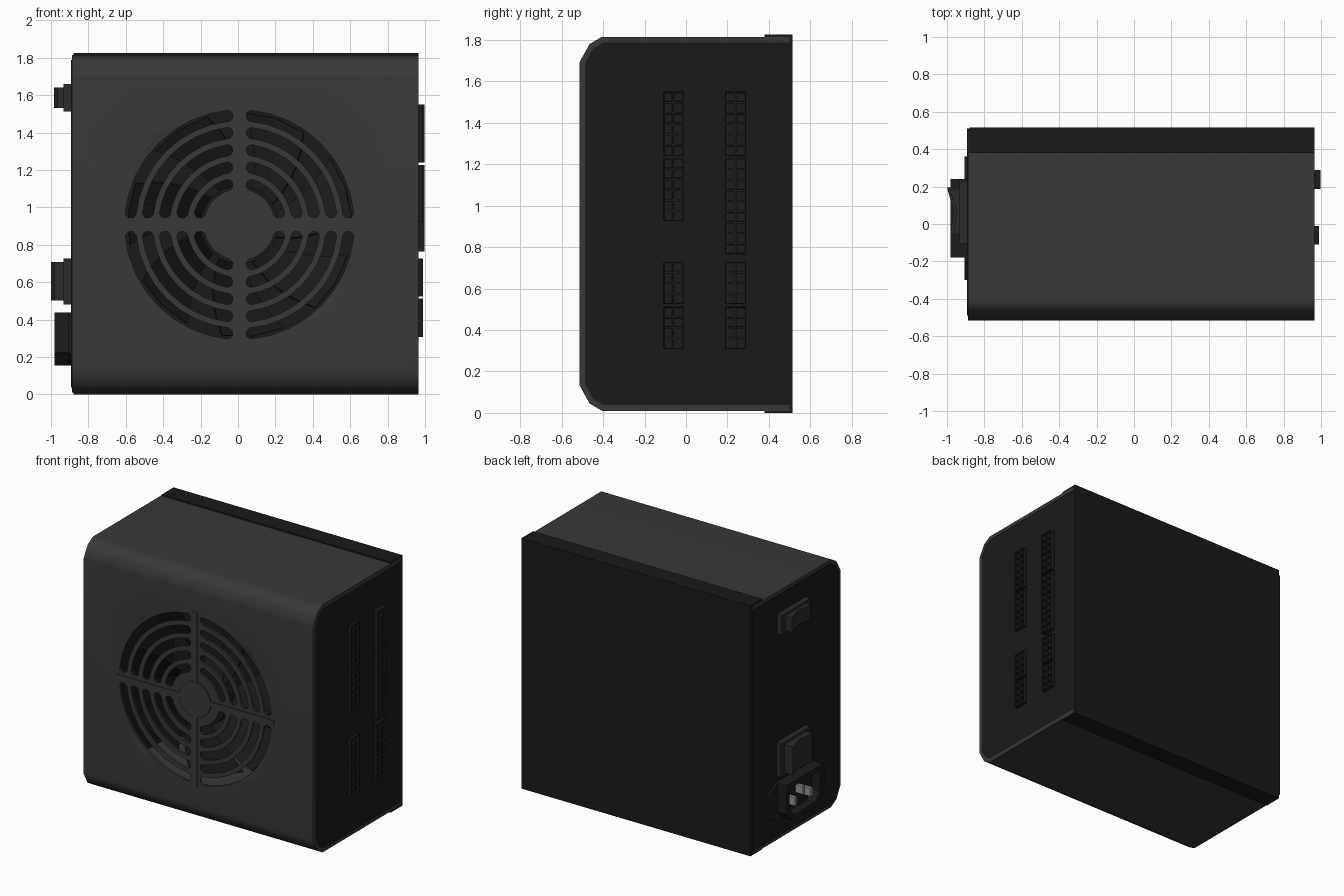
import bpy, bmesh, math
from mathutils import Vector, Matrix

if "Cube" in bpy.data.objects:
    bpy.data.objects.remove(bpy.data.objects["Cube"])

H = 1.825            # total height
FX, FZ = 0.008, 0.908  # fan centre


def mat(name, v):
    m = bpy.data.materials.new(name)
    m.diffuse_color = (v, v, v, 1)
    m.use_nodes = True
    m.node_tree.nodes["Principled BSDF"].inputs["Base Color"].default_value = m.diffuse_color
    return m


SHELL, PANEL, PLASTIC = mat("shell_grey", 0.04), mat("panel_black", 0.01), mat("plastic", 0.025)
SOCKET, METAL = mat("socket_black", 0.012), mat("metal", 0.3)


def finish(name, bm, m):
    bmesh.ops.recalc_face_normals(bm, faces=bm.faces)
    me = bpy.data.meshes.new(name)
    bm.to_mesh(me)
    bm.free()
    me.materials.append(m)
    ob = bpy.data.objects.new(name, me)
    bpy.context.collection.objects.link(ob)
    return ob


def add_prism(bm, pts, axis, a, b):
    """Extrude a 2D outline along an axis from a to b."""
    def place(p, d):
        u, v = p
        return {'x': (d, u, v), 'y': (u, d, v), 'z': (u, v, d)}[axis]
    lo = [bm.verts.new(place(p, a)) for p in pts]
    hi = [bm.verts.new(place(p, b)) for p in pts]
    n = len(pts)
    bm.faces.new(lo)
    bm.faces.new(hi)
    for i in range(n):
        j = (i + 1) % n
        bm.faces.new((lo[i], lo[j], hi[j], hi[i]))


def prism(name, pts, axis, a, b, m):
    bm = bmesh.new()
    add_prism(bm, pts, axis, a, b)
    return finish(name, bm, m)


def rect(u0, u1, v0, v1):
    return [(u0, v0), (u1, v0), (u1, v1), (u0, v1)]


def circle(r, n, cx=FX, cz=FZ):
    return [(cx + r * math.cos(2 * math.pi * i / n), cz + r * math.sin(2 * math.pi * i / n)) for i in range(n)]


def cut(ob, cutter):
    mod = ob.modifiers.new("cut", 'BOOLEAN')
    mod.object, mod.operation, mod.solver = cutter, 'DIFFERENCE', 'EXACT'
    bpy.context.view_layer.objects.active = ob
    bpy.ops.object.modifier_apply(modifier=mod.name)
    bpy.data.objects.remove(cutter)


def flip(pts):
    return [(y, H - z) for y, z in reversed(pts)]


# outer shell: bent sheet with rounded front corners
outer = [(0.5, 0.01), (-0.405, 0.01), (-0.465, 0.045), (-0.515, 0.135)]
inner = [(0.5, 0.037), (-0.397, 0.037), (-0.447, 0.065), (-0.488, 0.142)]
section = outer + flip(outer) + list(reversed(inner + flip(inner)))
shell = prism("outer_shell", section, 'x', -0.887, 0.966, SHELL)

# shallow bevelled recess for the fan grille
bm = bmesh.new()
bmesh.ops.create_cone(bm, cap_ends=True, segments=24, radius1=0.64, radius2=0.696, depth=0.024,
                      matrix=Matrix.Translation((FX, -0.515, FZ)) @ Matrix.Rotation(math.pi / 2, 4, 'X'))
cut(shell, finish("recess_cutter", bm, SHELL))

# arc slots of the grille
bm = bmesh.new()
for r in (0.585, 0.494, 0.403, 0.312, 0.221):
    tip, end = math.asin(0.038 / r), math.asin(0.056 / r)
    for q in range(4):
        base, N = q * math.pi / 2, 8
        angs = [base + end + (math.pi / 2 - 2 * end) * i / N for i in range(N + 1)]
        outline = [(r + 0.029, t) for t in angs]
        outline += [(r + 0.014, base + math.pi / 2 - tip), (r - 0.014, base + math.pi / 2 - tip)]
        outline += [(r - 0.029, t) for t in reversed(angs)]
        outline += [(r - 0.014, base + tip), (r + 0.014, base + tip)]
        add_prism(bm, [(FX + R * math.cos(t), FZ + R * math.sin(t)) for R, t in outline], 'y', -0.56, -0.45)
cut(shell, finish("slot_cutter", bm, SHELL))
bpy.ops.object.select_all(action='DESELECT')
shell.select_set(True)
bpy.context.view_layer.objects.active = shell
bpy.ops.object.shade_smooth_by_angle(angle=math.radians(40))
shell.modifiers.new("normals", 'WEIGHTED_NORMAL').keep_sharp = True

# raised cross and hub of the grille
prism("grille_hub", circle(0.128, 24), 'y', -0.511, -0.495, SHELL)
bm = bmesh.new()
for s in (-1, 1):
    add_prism(bm, rect(*sorted((FX + s * 0.12, FX + s * 0.635)), FZ - 0.016, FZ + 0.016), 'y', -0.509, -0.495)
    add_prism(bm, rect(FX - 0.016, FX + 0.016, *sorted((FZ + s * 0.12, FZ + s * 0.635))), 'y', -0.509, -0.495)
finish("grille_spokes", bm, SHELL)

# fan behind the grille
prism("fan_hub", circle(0.21, 24), 'y', -0.45, -0.27, PANEL)
bm = bmesh.new()
for k in range(7):
    rows = []
    for i in range(6):
        r = 0.2 + 0.08 * i
        a = 2 * math.pi * k / 7 + 0.07 * i
        w = 0.33 - 0.01 * i
        rows.append([bm.verts.new((FX + r * math.cos(a + s * w), -0.36 + s * 0.07, FZ + r * math.sin(a + s * w)))
                     for s in (-1, 0, 1)])
    for p, q in zip(rows, rows[1:]):
        for j in range(2):
            bm.faces.new((p[j], p[j + 1], q[j + 1], q[j]))
fan = finish("fan_blades", bm, PANEL)
fan.modifiers.new("thickness", 'SOLIDIFY').thickness = 0.012

# black cover: back plate, flanges and end plates
prism("back_plate", rect(-0.88, 0.966, 0, H), 'y', 0.5, 0.515, PANEL)
for name, z in (("bottom_flange", 0), ("top_flange", H - 0.011)):
    prism(name, rect(0.38, 0.515, z, z + 0.011), 'x', -0.88, 0.966, PANEL)
plate = [(0.51, 0.037)] + inner[1:]
plate += flip(plate)
prism("left_end_plate", plate, 'x', -0.893, -0.87, PANEL)
prism("right_end_plate", plate, 'x', 0.945, 0.964, PANEL)


# rocker switches on the left end
def switch(name, y0, y1, z0, z1, tip):
    prism(name + "_base", rect(y0, y1, z0, z1), 'x', -0.932, -0.89, PLASTIC)
    a, b = y1 - 0.04, y0 + 0.05
    mid = (a + b) / 2
    prof = [(-0.92, b), (tip + 0.018, b), (tip + 0.035, mid), (tip, a), (-0.92, a)]
    prism(name + "_rocker", prof, 'z', z0 + 0.02, z1 - 0.02, PLASTIC)


switch("upper_switch", -0.105, 0.225, 1.513, 1.66, -0.985)
switch("lower_switch", -0.105, 0.235, 0.482, 0.727, -1.0)

# power inlet: flange with ears, hollow body, three pins
prism("inlet_flange", [(-0.30, 0.22), (-0.18, 0.155), (0.24, 0.155), (0.36, 0.22),
                       (0.36, 0.37), (0.24, 0.437), (-0.18, 0.437), (-0.30, 0.37)], 'x', -0.907, -0.885, SOCKET)


def inlet_outline(d, c):
    y0, y1, z0, z1 = -0.18 + d, 0.24 - d, 0.155 + d, 0.437 - d
    return [(y0 + c, z0), (y1 - c, z0), (y1, z0 + c), (y1, z1), (y0, z1), (y0, z0 + c)]


body = prism("inlet_body", inlet_outline(0, 0.07), 'x', -0.98, -0.9, SOCKET)
cut(body, prism("inlet_cutter", inlet_outline(0.035, 0.06), 'x', -1.05, -0.912, SOCKET))
bm = bmesh.new()
for y, z in ((-0.06, 0.275), (0.03, 0.325), (0.12, 0.275)):
    add_prism(bm, rect(y - 0.012, y + 0.012, z - 0.03, z + 0.03), 'x', -0.972, -0.905)
finish("inlet_pins", bm, METAL)


# modular sockets on the right end: grid of recessed cells
def connector(name, y0, y1, z0, z1, rows, x):
    bm = bmesh.new()
    grid = [[bm.verts.new((x, y0 + (y1 - y0) * i / 2, z0 + (z1 - z0) * j / rows)) for j in range(rows + 1)]
            for i in range(3)]
    cells = [bm.faces.new((grid[i][j], grid[i + 1][j], grid[i + 1][j + 1], grid[i][j + 1]))
             for i in range(2) for j in range(rows)]
    rim = [e for e in bm.edges if e.is_boundary]
    ext = bmesh.ops.extrude_edge_only(bm, edges=rim)["geom"]
    for v in ext:
        if isinstance(v, bmesh.types.BMVert):
            v.co.x = 0.955
    bmesh.ops.inset_individual(bm, faces=cells, thickness=0.007)
    holes = bmesh.ops.inset_individual(bm, faces=cells, thickness=0.001)
    for v in {v for f in cells for v in f.verts}:
        v.co.x -= 0.016
    finish(name, bm, SOCKET)


for k, (z0, z1, n, x) in enumerate([(1.24, 1.55, 6, 0.998), (0.765, 1.228, 9, 0.998),
                                    (0.525, 0.728, 4, 0.99), (0.308, 0.513, 4, 0.99)]):
    connector(f"back_connector_{k + 1}", 0.188, 0.29, z0, z1, n, x)
for k, (z0, z1, n) in enumerate([(1.24, 1.55, 6), (0.925, 1.228, 6), (0.525, 0.728, 4), (0.308, 0.513, 4)]):
    connector(f"front_connector_{k + 1}", -0.11, -0.012, z0, z1, n, 0.988)
